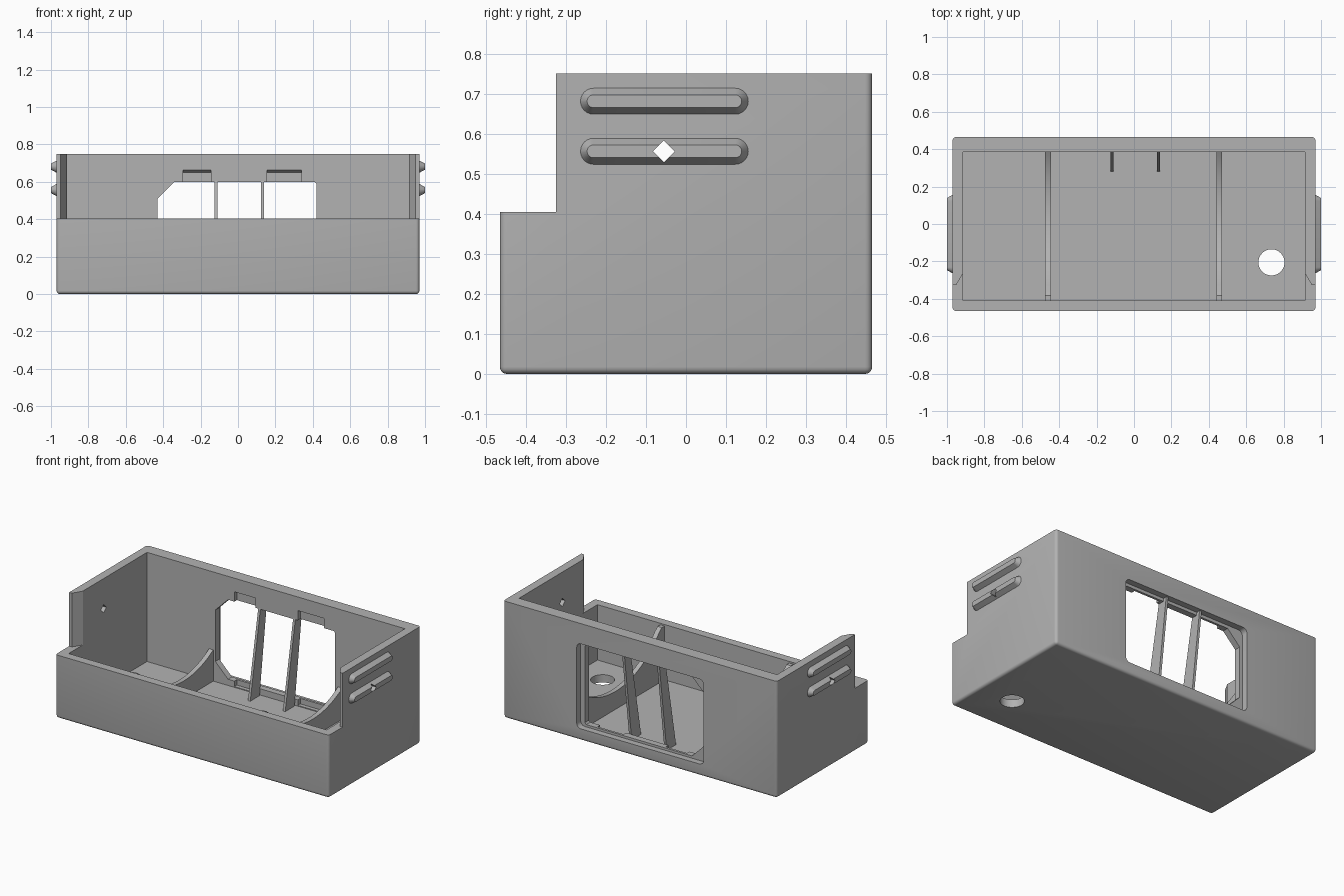
import bpy, bmesh, math
from mathutils import Vector

cube = bpy.data.objects.get("Cube")
if cube:
    bpy.data.objects.remove(cube, do_unlink=True)

grey = bpy.data.materials.new("plain grey")
grey.use_nodes = True
grey.diffuse_color = (0.45, 0.45, 0.45, 1)
grey.node_tree.nodes["Principled BSDF"].inputs["Base Color"].default_value = grey.diffuse_color


def finish(name, bm):
    bmesh.ops.recalc_face_normals(bm, faces=bm.faces[:])
    mesh = bpy.data.meshes.new(name)
    bm.to_mesh(mesh)
    bm.free()
    mesh.materials.append(grey)
    obj = bpy.data.objects.new(name, mesh)
    bpy.context.collection.objects.link(obj)
    return obj


def place(axis, a, b, t):
    """Put a 2D profile point in the plane across the given axis."""
    return {"x": (t, a, b), "y": (a, t, b), "z": (a, b, t)}[axis]


def prism(name, axis, points, lo, hi, end_points=None):
    bm = bmesh.new()
    start = [bm.verts.new(place(axis, a, b, lo)) for a, b in points]
    end = [bm.verts.new(place(axis, a, b, hi)) for a, b in (end_points or points)]
    bm.faces.new(start)
    bm.faces.new(end)
    n = len(start)
    for i in range(n):
        j = (i + 1) % n
        bm.faces.new((start[i], start[j], end[j], end[i]))
    return finish(name, bm)


def rect(a0, a1, b0, b1):
    return [(a0, b0), (a1, b0), (a1, b1), (a0, b1)]


def rounded(a0, a1, b0, b1, r, steps=6):
    """Rectangle with rounded corners; a full radius gives a capsule."""
    points = []
    corners = [(a1 - r, b1 - r), (a0 + r, b1 - r), (a0 + r, b0 + r), (a1 - r, b0 + r)]
    for k, (a, b) in enumerate(corners):
        for i in range(steps + 1):
            t = math.pi / 2 * (k + i / steps)
            points.append((a + r * math.cos(t), b + r * math.sin(t)))
    return points


def cut(obj, cutter):
    mod = obj.modifiers.new("cut", "BOOLEAN")
    mod.operation = "DIFFERENCE"
    mod.solver = "EXACT"
    mod.object = cutter
    cutter.hide_render = True
    bpy.context.view_layer.objects.active = obj
    bpy.ops.object.modifier_apply(modifier=mod.name)
    bpy.data.objects.remove(cutter, do_unlink=True)


def smooth(obj):
    bpy.ops.object.select_all(action="DESELECT")
    obj.select_set(True)
    bpy.context.view_layer.objects.active = obj
    bpy.ops.object.shade_smooth_by_angle(angle=math.radians(30))


# Outer block, rounded on the upright and bottom edges
bm = bmesh.new()
bmesh.ops.create_cube(bm, size=1)
for v in bm.verts:
    v.co = Vector((v.co.x * 1.94, v.co.y * 0.93, (v.co.z + 0.5) * 0.75))
edges = [e for e in bm.edges if min(v.co.z for v in e.verts) < 0.1]
bmesh.ops.bevel(bm, geom=edges, offset=0.018, segments=4, profile=0.5, affect="EDGES")
case = finish("case", bm)

# Main cavity and lowered front
cut(case, prism("cavity", "z", rect(-0.915, 0.915, -0.41, 0.385), 0.05, 0.9))
cut(case, prism("front_step", "x", rect(-0.6, -0.325, 0.405, 0.9), -1.2, 1.2))

# Tapered front ends of the side walls
for s in (-1, 1):
    taper = [(s * 0.9, -0.265), (s * 0.915, -0.265), (s * 0.95, -0.325),
             (s * 0.95, -0.34), (s * 0.9, -0.34)]
    cut(case, prism("wall_taper", "z", taper, 0.405, 0.9))

# Back window: outer recess and clipped opening
cut(case, prism("recess", "y", rounded(-0.45, 0.45, 0.075, 0.62, 0.03), 0.425, 0.6))
opening = [(-0.34, 0.09), (0.41, 0.09), (0.42, 0.1), (0.42, 0.59), (0.41, 0.6),
           (-0.34, 0.6), (-0.43, 0.51), (-0.43, 0.18)]
cut(case, prism("opening", "y", opening, 0.3, 0.6))

# Clip slots above and below the window
for x0, x1 in ((-0.295, -0.145), (0.155, 0.34)):
    upper = [(0.37, 0.59), (0.41, 0.59), (0.41, 0.65), (0.37, 0.67)]
    cut(case, prism("upper_slot", "x", upper, x0, x1))
    cut(case, prism("lower_slot", "x", rect(0.37, 0.41, 0.055, 0.1), x0, x1))

# Cable hole in the floor
cable = [(0.735 + 0.07 * math.cos(i * math.pi / 16), -0.205 + 0.07 * math.sin(i * math.pi / 16))
         for i in range(32)]
cut(case, prism("cable_hole", "z", cable, -0.1, 0.1))


def diamond():
    c, d, r = -0.055, 0.556, 0.027
    return prism("diamond", "x", [(c - r, d), (c, d - r), (c + r, d), (c, d + r)], -1.2, 1.2)


cut(case, diamond())
smooth(case)

# Tapered grip rails on both sides, the lower ones pierced
for side, s in (("left", 1), ("right", -1)):
    for level, z in (("upper", 0.681), ("lower", 0.556)):
        base = rounded(-0.264, 0.156, z - 0.033, z + 0.033, 0.0329)
        face = rounded(-0.247, 0.139, z - 0.016, z + 0.016, 0.0159)
        rail = prism(f"{side}_{level}_rail", "x", base, s * 0.969, s, face)
        if level == "lower":
            cut(rail, diamond())
        smooth(rail)

# Cradle ribs with a hollowed upper edge
cy, cz, radius, steps = 0.085, 0.735, 0.57, 28
front, back = -0.412, 0.387
arc = []
for i in range(steps + 1):
    y = back + (front - back) * i / steps
    arc.append((y, min(0.395, cz - math.sqrt(radius ** 2 - (y - cy) ** 2))))
for side, x in (("left", 0.455), ("right", -0.46)):
    rib = prism(f"{side}_cradle_rib", "x", [(front, 0.045), (back, 0.045)] + arc,
                x - 0.015, x + 0.015)
    smooth(rib)

# Leaning window bars
lean = [(0.28, 0.045), (0.375, 0.045), (0.45, 0.622), (0.385, 0.605)]
for side, x in (("left", 0.13), ("right", -0.118)):
    prism(f"{side}_window_bar", "x", lean, x - 0.008, x + 0.008)
